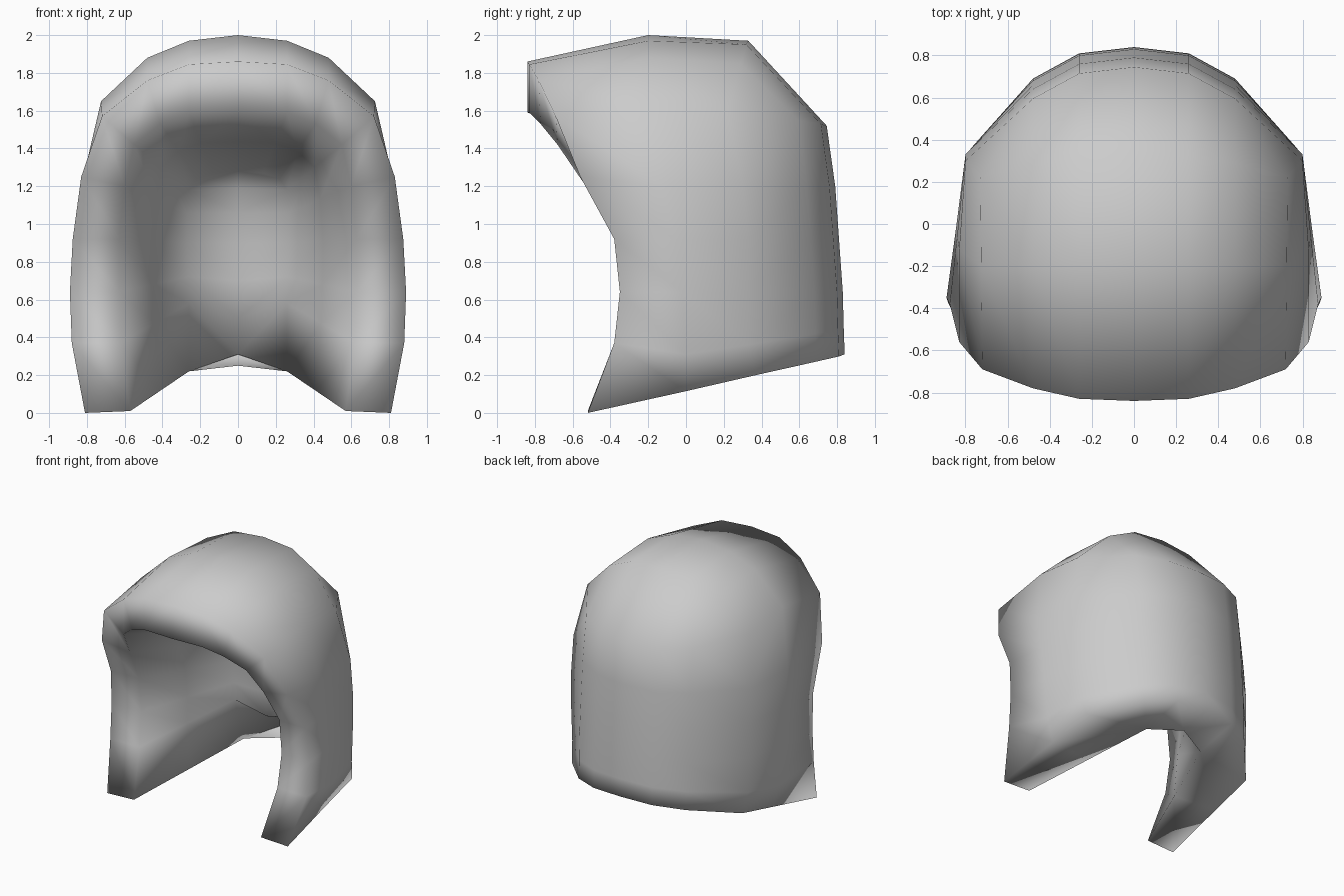
import bpy
import bmesh
from mathutils import Vector

cube = bpy.data.objects.get("Cube")
if cube:
    bpy.data.objects.remove(cube, do_unlink=True)

grey = bpy.data.materials.new("soft grey")
grey.use_nodes = True
colour = (0.6, 0.6, 0.6, 1)
grey.diffuse_color = colour
grey.node_tree.nodes["Principled BSDF"].inputs["Base Color"].default_value = colour


def arch(xs, ys, zs):
    """One half arch, from the crown down to the lower edge."""
    return [Vector(p) for p in zip(xs, ys, zs)]


# Outer skin: front rim, crown and rear arches
outer_rim = arch((0, .26, .48, .72, .83, .875, .89, .88, .81),
                 (-.84, -.83, -.78, -.69, -.56, -.38, -.35, -.38, -.52),
                 (1.86, 1.845, 1.76, 1.57, 1.25, .92, .64, .37, 0))
outer_crown = arch((0, .26, .48, .725, .83, .84, .845, .83, .78),
                   (-.2, -.2, -.2, -.2, -.12, -.06, -.02, 0, 0),
                   (2, 1.97, 1.88, 1.65, 1.2, .92, .64, .31, .115))
outer_rear = arch((0, .26, .48, .73, .8, .8, .8, .79, .765),
                  (.33, .32, .29, .22, .3, .33, .33, .33, .37),
                  (1.97, 1.95, 1.85, 1.6, 1.2, .92, .64, .36, .2))

# Rows down the back, each ending on the side of the rear arch
outer_back = [outer_rear[:3] + [outer_rear[2]]]
back_profile = ((.745, 1.52), (.79, 1.2), (.81, .92), (.83, .64), (.835, .45), (.84, .31))
for (y, z), side in zip(back_profile, outer_rear[3:]):
    row = [Vector((x, y - setback, z + (side.z - z) * drop))
           for x, setback, drop in ((0, 0, 0), (.26, .03, .1), (.48, .15, .35))]
    outer_back.append(row + [side])

# Lining: walls narrow from the rim to a small panel at the rear
inner_rim = arch((0, .26, .41, .55, .6, .63, .63, .62, .57),
                 (-.84, -.83, -.77, -.68, -.53, -.37, -.34, -.38, -.52),
                 (1.59, 1.59, 1.53, 1.42, 1.2, .92, .64, .37, .01))
inner_rear = arch((0, .13, .22, .26, .27, .27, .265, .26, .26),
                  (.2, .2, .21, .24, .28, .3, .32, .33, .45),
                  (1.28, 1.27, 1.24, 1.18, 1.06, .9, .72, .58, .22))
inner_middle = [a.lerp(b, .5) for a, b in zip(inner_rim, inner_rear)]
inner_centre = [inner_rear[0]] + arch([0] * 6,
                                      (.25, .3, .33, .35, .37, .82),
                                      (1.19, 1.06, .9, .7, .5, .31))

bm = bmesh.new()


def add_face(points):
    """Add a face and its mirror image, skipping repeated corners."""
    corners = []
    for p in points:
        if p not in corners:
            corners.append(p)
    if len(corners) > 2:
        for sign in (1, -1):
            bm.faces.new([bm.verts.new((sign * p.x, p.y, p.z)) for p in corners])


def loft(rows):
    for a, b in zip(rows, rows[1:]):
        for i in range(len(a) - 1):
            add_face((a[i], a[i + 1], b[i + 1], b[i]))


# Outer skin, lining and thick front rim
loft([outer_rim, outer_crown, outer_rear])
loft(outer_back)
loft([inner_rim, inner_middle, inner_rear])
loft([inner_rear[2:], inner_centre])
add_face(inner_rear[:3])
loft([outer_rim, inner_rim])

# Lower hem joining skin and lining
outer_hem = [outer_rim[-1], outer_crown[-1]] + outer_back[-1][::-1]
inner_hem = [inner_rim[-1], inner_middle[-1]] + [inner_rear[-1]] * 3 + [Vector((0, .57, .25))]
loft([outer_hem, inner_hem])

bmesh.ops.remove_doubles(bm, verts=bm.verts, dist=0.0005)
bmesh.ops.recalc_face_normals(bm, faces=bm.faces)
mesh = bpy.data.meshes.new("hood_shell")
bm.to_mesh(mesh)
bm.free()
mesh.materials.append(grey)
mesh.shade_smooth()
hood = bpy.data.objects.new("hood_shell", mesh)
bpy.context.collection.objects.link(hood)
